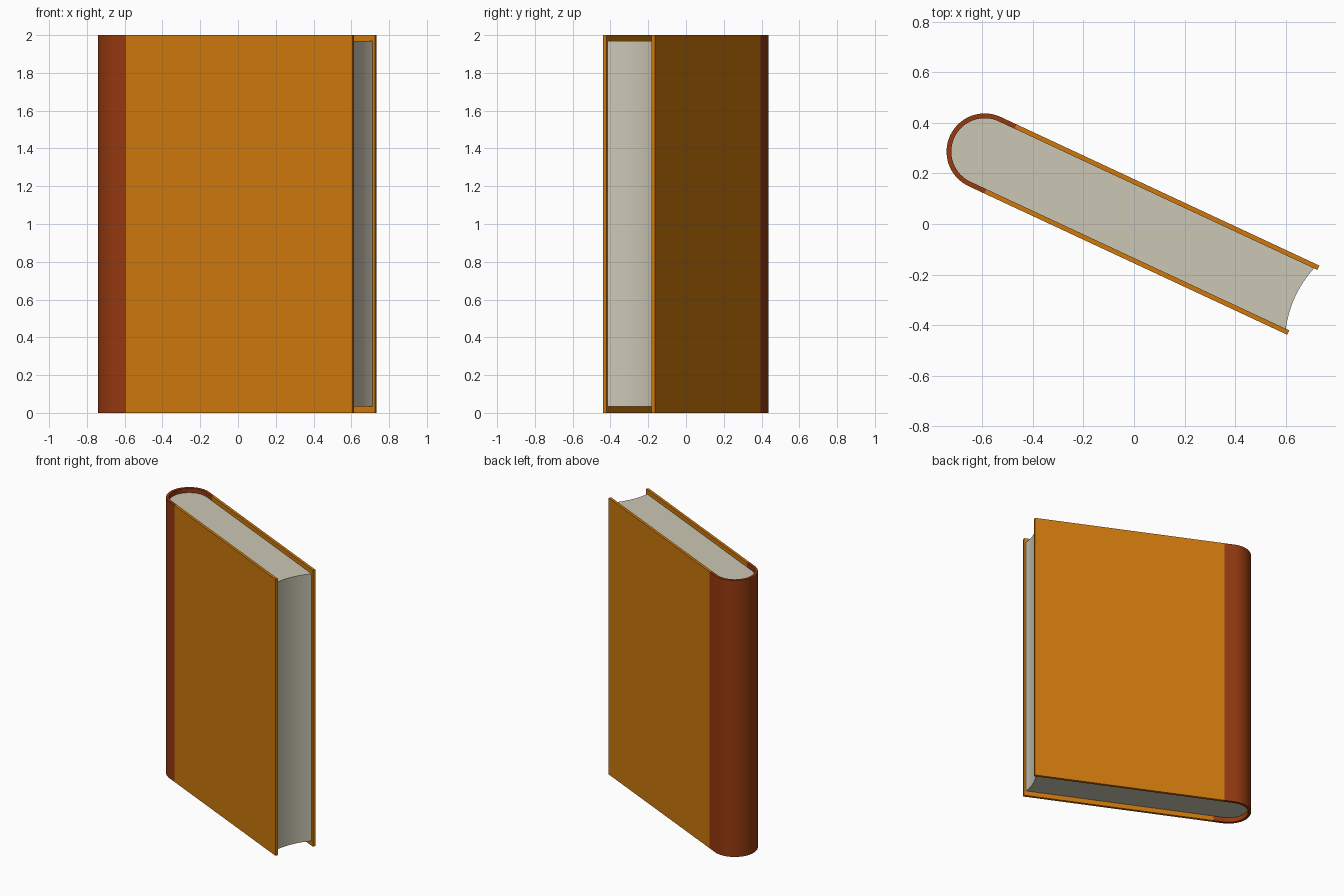
import bpy, bmesh, math
from mathutils import Matrix

if "Cube" in bpy.data.objects:
    bpy.data.objects.remove(bpy.data.objects["Cube"], do_unlink=True)

# Main sizes, with the book lying along its own x axis before turning
HALF = 0.151          # half the thickness
BOARD = 0.019         # cover thickness
INNER = HALF - BOARD
MID = 0.01            # sideways offset of the middle plane
SPINE_C = -0.657      # centre of the rounded spine
HINGE = -0.588        # where spine meets covers
EDGE = 0.735          # free edge of the covers
PAGE_EDGE = 0.72
HOLLOW = 0.02         # depth of the concave page edge
HEIGHT = 2.0
TURN = Matrix.Rotation(math.radians(-25), 4, "Z")


def material(name, rgb):
    m = bpy.data.materials.new(name)
    m.use_nodes = True
    m.diffuse_color = (*rgb, 1)
    m.node_tree.nodes["Principled BSDF"].inputs["Base Color"].default_value = (*rgb, 1)
    return m


orange = material("orange_cover", (0.62, 0.19, 0.004))
brown = material("brown_spine", (0.305, 0.042, 0.005))
cream = material("cream_paper", (0.60, 0.575, 0.465))


def prism(name, outline, z0, z1, mat):
    """Extrude a flat outline upwards and turn it into place."""
    bm = bmesh.new()
    face = bm.faces.new([bm.verts.new((x, y + MID, z0)) for x, y in outline])
    top = bmesh.ops.extrude_face_region(bm, geom=[face])["geom"]
    bmesh.ops.translate(bm, vec=(0, 0, z1 - z0),
                        verts=[v for v in top if isinstance(v, bmesh.types.BMVert)])
    bmesh.ops.recalc_face_normals(bm, faces=bm.faces)
    bm.transform(TURN)
    mesh = bpy.data.meshes.new(name)
    bm.to_mesh(mesh)
    bm.free()
    mesh.materials.append(mat)
    obj = bpy.data.objects.new(name, mesh)
    bpy.context.collection.objects.link(obj)
    bpy.ops.object.select_all(action="DESELECT")
    obj.select_set(True)
    bpy.context.view_layer.objects.active = obj
    bpy.ops.object.shade_smooth_by_angle(angle=math.radians(30))
    return obj


def half_round(radius, steps=32):
    """Points round the spine, from the back side to the front side."""
    angles = [math.pi * (0.5 + i / steps) for i in range(steps + 1)]
    return [(SPINE_C + radius * math.cos(a), radius * math.sin(a)) for a in angles]


# Covers
for name, side in (("front_cover", -1), ("back_cover", 1)):
    a, b = side * INNER, side * HALF
    prism(name, [(HINGE, a), (EDGE, a), (EDGE, b), (HINGE, b)], 0, HEIGHT, orange)

# Rounded spine wrapping onto both covers
outer = [(HINGE, HALF)] + half_round(HALF) + [(HINGE, -HALF)]
inner = [(HINGE, INNER)] + half_round(INNER) + [(HINGE, -INNER)]
prism("spine", outer + inner[::-1], 0, HEIGHT, brown)

# Page block with a hollow fore edge
STEPS = 16
hollow = []
for i in range(STEPS + 1):
    t = -1 + 2 * i / STEPS
    hollow.append((PAGE_EDGE - HOLLOW * (1 - t * t), t * INNER))
prism("pages", half_round(INNER) + hollow, 0.035, HEIGHT - 0.032, cream)
